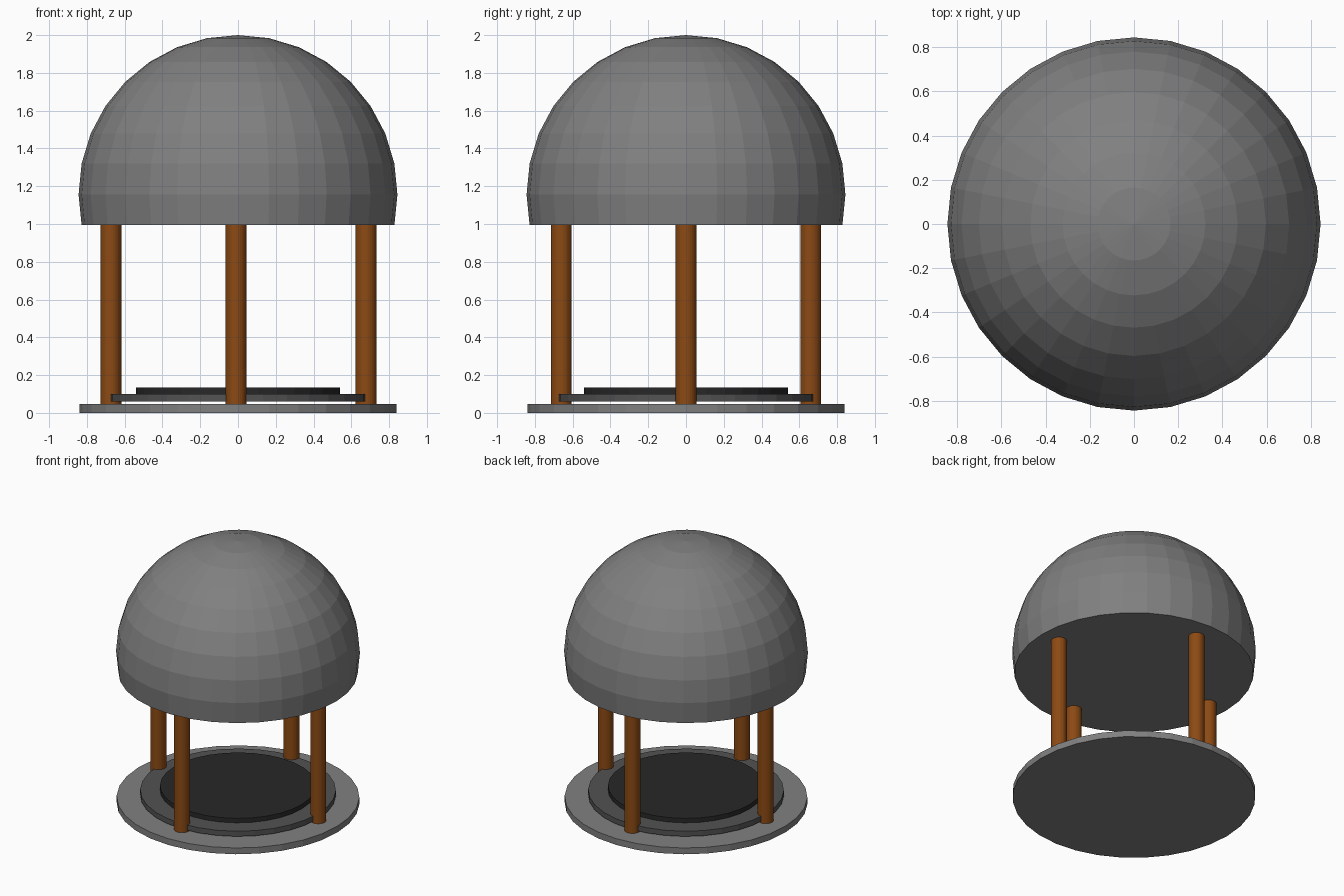
import bpy
import bmesh
from mathutils import Vector

cube = bpy.data.objects.get("Cube")
if cube:
    bpy.data.objects.remove(cube, do_unlink=True)


def material(name, rgb):
    mat = bpy.data.materials.new(name)
    mat.use_nodes = True
    color = (*rgb, 1.0)
    mat.diffuse_color = color
    mat.node_tree.nodes["Principled BSDF"].inputs["Base Color"].default_value = color
    return mat


stone = material("stone grey", (0.216, 0.216, 0.216))
slate = material("slate grey", (0.085, 0.085, 0.085))
charcoal = material("charcoal", (0.021, 0.021, 0.021))
wood = material("wood brown", (0.26, 0.068, 0.007))


def add_object(name, bm, mat):
    mesh = bpy.data.meshes.new(name)
    bm.to_mesh(mesh)
    bm.free()
    mesh.materials.append(mat)
    obj = bpy.data.objects.new(name, mesh)
    bpy.context.collection.objects.link(obj)
    return obj


def cylinder(name, radius, bottom, top, mat, x=0.0, y=0.0):
    bm = bmesh.new()
    bmesh.ops.create_cone(bm, cap_ends=True, segments=32, radius1=radius,
                          radius2=radius, depth=top - bottom)
    bmesh.ops.translate(bm, verts=bm.verts, vec=Vector((x, y, (top + bottom) / 2)))
    return add_object(name, bm, mat)


# Stacked round floor
cylinder("base_plate", 0.84, 0.0, 0.048, stone)
cylinder("middle_step", 0.677, 0.06, 0.1, slate)
cylinder("upper_step", 0.54, 0.098, 0.134, charcoal)

# Four posts
posts = {"front": (-0.01, -0.66), "back": (-0.01, 0.66),
         "left": (0.678, 0.0), "right": (-0.673, 0.0)}
for side, (x, y) in posts.items():
    cylinder(side + "_post", 0.055, 0.048, 1.0, wood, x, y)

# Faceted dome: a sphere cut flat one ring below its equator
RADIUS = 0.844
bm = bmesh.new()
bmesh.ops.create_uvsphere(bm, u_segments=32, v_segments=16, radius=RADIUS)
cut = bmesh.ops.bisect_plane(bm, geom=bm.verts[:] + bm.edges[:] + bm.faces[:],
                             plane_co=(0, 0, -0.16), plane_no=(0, 0, -1),
                             clear_outer=True)
rim = [e for e in cut["geom_cut"] if isinstance(e, bmesh.types.BMEdge)]
bmesh.ops.contextual_create(bm, geom=rim)
bmesh.ops.recalc_face_normals(bm, faces=bm.faces)
bmesh.ops.translate(bm, verts=bm.verts, vec=Vector((0, 0, 2 - RADIUS)))
add_object("dome", bm, stone)
